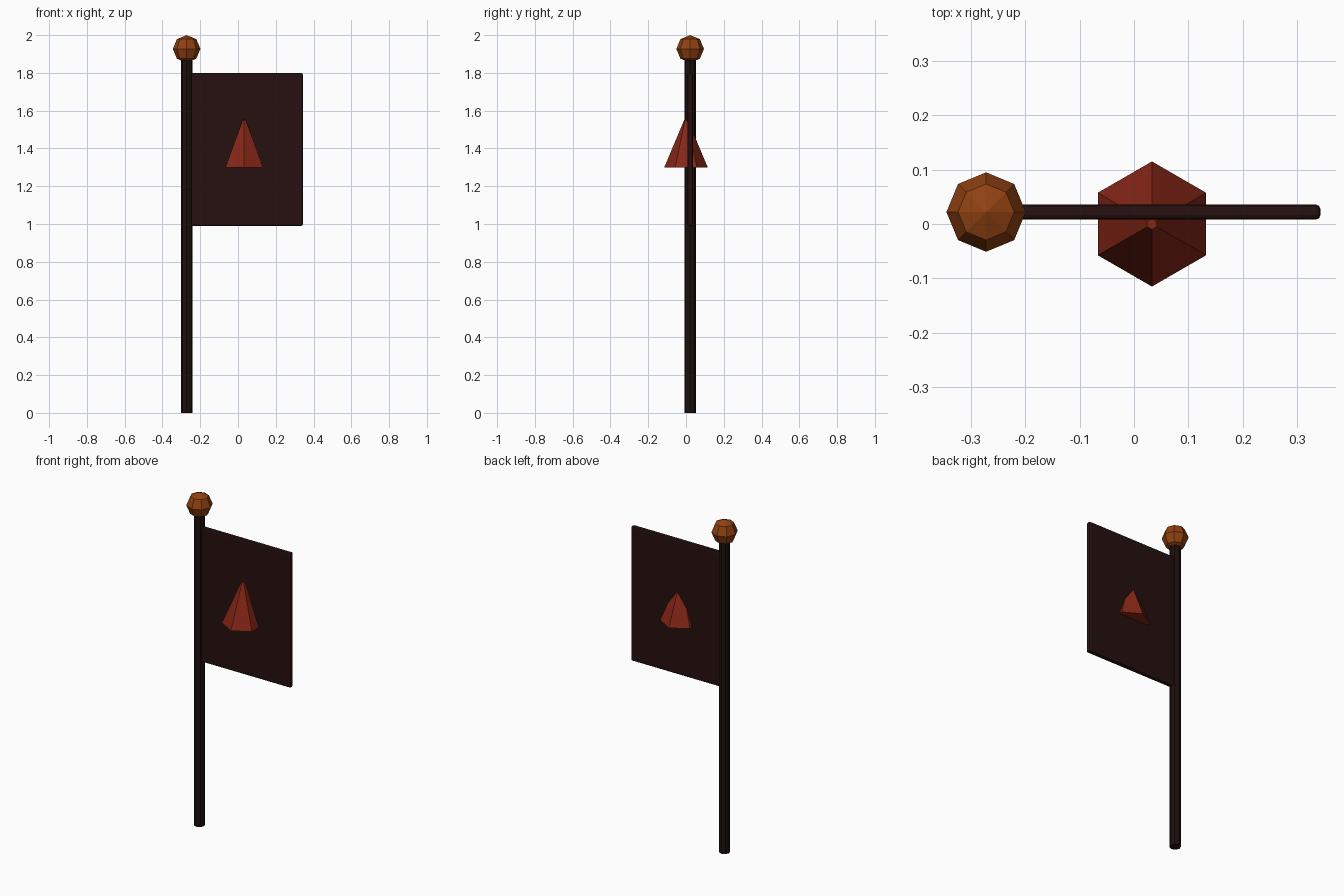
import bpy, math

if "Cube" in bpy.data.objects:
    bpy.data.objects.remove(bpy.data.objects["Cube"])

def material(name, rgb):
    m = bpy.data.materials.new(name)
    m.diffuse_color = (*rgb, 1)
    m.use_nodes = True
    m.node_tree.nodes["Principled BSDF"].inputs["Base Color"].default_value = m.diffuse_color
    return m

wood = material("dark wood", (0.012, 0.005, 0.004))
cloth = material("dark maroon cloth", (0.02, 0.005, 0.005))
red = material("rust red", (0.235, 0.02, 0.008))
bronze = material("bronze", (0.28, 0.053, 0.006))

POLE_X, POLE_Y = -0.272, 0.022
EMBLEM_X = 0.033

def finish(name, mat):
    o = bpy.context.object
    o.name = name
    o.data.materials.append(mat)
    return o

# Pole
bpy.ops.mesh.primitive_cylinder_add(vertices=8, radius=0.031, depth=1.9,
                                    location=(POLE_X, POLE_Y, 0.95))
finish("pole", wood)

# Faceted ball on top
bpy.ops.mesh.primitive_uv_sphere_add(segments=8, ring_count=4, radius=0.073,
                                     location=(POLE_X, POLE_Y, 1.927))
finish("finial", bronze)

# Stiff banner with softened edges
bpy.ops.mesh.primitive_cube_add(size=1, location=(0.0355, POLE_Y, 1.395))
banner = finish("banner", cloth)
banner.scale = (0.615, 0.028, 0.81)
bpy.ops.object.transform_apply(location=False, rotation=False, scale=True)
bevel = banner.modifiers.new("soft edges", 'BEVEL')
bevel.width = 0.009
bevel.segments = 2

# Six-sided blunt cone passing through the banner
bpy.ops.mesh.primitive_cone_add(vertices=6, radius1=0.115, radius2=0.01, depth=0.25,
                                location=(EMBLEM_X, 0, 1.425))
finish("emblem", red)
